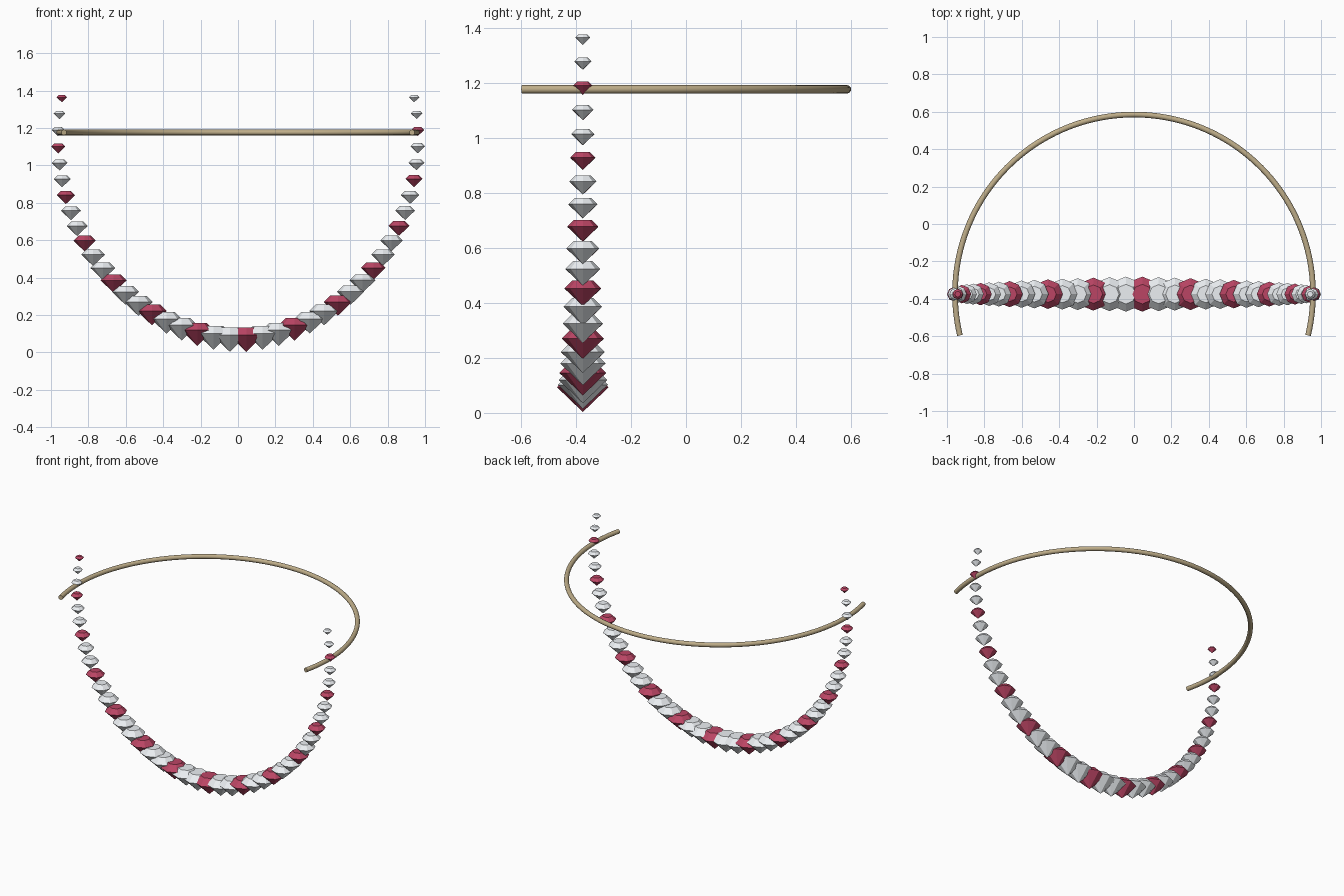
import bpy, bmesh, math

if "Cube" in bpy.data.objects:
    bpy.data.objects.remove(bpy.data.objects["Cube"])

COUNT = 42            # gems on the strand
STRAND_Y = -0.375


def material(name, color):
    m = bpy.data.materials.new(name)
    m.diffuse_color = (*color, 1)
    m.use_nodes = True
    m.node_tree.nodes["Principled BSDF"].inputs["Base Color"].default_value = m.diffuse_color
    return m


def gem_mesh(name, mat, sides=8):
    """Unit-width cut stone: flat table, sloped crown, pointed pavilion."""
    bm = bmesh.new()

    def ring(r, z):
        return [bm.verts.new((r * math.cos(2 * math.pi * k / sides),
                              r * math.sin(2 * math.pi * k / sides), z))
                for k in range(sides)]
    table, girdle = ring(0.28, 0.22), ring(0.5, 0)
    tip = bm.verts.new((0, 0, -0.48))
    bm.faces.new(table)
    for k in range(sides):
        n = (k + 1) % sides
        bm.faces.new((girdle[k], girdle[n], table[n], table[k]))
        bm.faces.new((tip, girdle[n], girdle[k]))
    bmesh.ops.recalc_face_normals(bm, faces=bm.faces)
    me = bpy.data.meshes.new(name)
    bm.to_mesh(me)
    bm.free()
    me.materials.append(mat)
    return me


def strand_points(a=0.962, b=1.058, zc=1.15, top=1.364, steps=4000):
    """Evenly spaced points along the hanging part of an ellipse."""
    start = -math.asin((top - zc) / b)
    span = math.pi - 2 * start
    pts = [(-a * math.cos(start + span * k / steps),
            zc - b * math.sin(start + span * k / steps)) for k in range(steps + 1)]
    dist = [0]
    for p, q in zip(pts, pts[1:]):
        dist.append(dist[-1] + math.dist(p, q))
    out, j = [], 0
    for i in range(COUNT):
        target = dist[-1] * i / (COUNT - 1)
        while j < steps and dist[j] < target - 1e-9:
            j += 1
        out.append(pts[j])
    return out


# Strand of graduated gems, every third one red
red = gem_mesh("red_gem", material("red_stone", (0.5, 0.06, 0.13)))
clear = gem_mesh("clear_gem", material("clear_stone", (0.84, 0.87, 0.9)))
for i, (x, z) in enumerate(strand_points()):
    t = min(i, COUNT - 1 - i) / 20.5
    width = 0.055 + 0.135 * (0.8 * t + 0.2 * math.sin(t * math.pi / 2))
    is_red = i % 3 == 0
    ob = bpy.data.objects.new("red_gem" if is_red else "clear_gem", red if is_red else clear)
    ob.location = (x, STRAND_Y, z)
    ob.scale = (width,) * 3
    bpy.context.collection.objects.link(ob)

# Open neck ring: round tube swept along an arc
R, r, CY, RZ = 0.957, 0.015, -0.372, 1.176
OVER, SEG, SIDES = math.radians(13.5), 96, 16
bm = bmesh.new()
rings = []
for s in range(SEG + 1):
    ang = -OVER + (math.pi + 2 * OVER) * s / SEG
    loop = []
    for k in range(SIDES):
        f = 2 * math.pi * k / SIDES
        d = R + r * math.cos(f)
        loop.append(bm.verts.new((d * math.cos(ang), CY + d * math.sin(ang), RZ + r * math.sin(f))))
    rings.append(loop)
for p, q in zip(rings, rings[1:]):
    for k in range(SIDES):
        n = (k + 1) % SIDES
        bm.faces.new((p[k], q[k], q[n], p[n]))
bm.faces.new(rings[0])
bm.faces.new(rings[-1])
bmesh.ops.recalc_face_normals(bm, faces=bm.faces)
me = bpy.data.meshes.new("neck_ring")
bm.to_mesh(me)
bm.free()
me.materials.append(material("gold", (0.52, 0.42, 0.25)))
neck = bpy.data.objects.new("neck_ring", me)
bpy.context.collection.objects.link(neck)
bpy.context.view_layer.objects.active = neck
neck.select_set(True)
bpy.ops.object.shade_smooth_by_angle(angle=math.radians(40))
